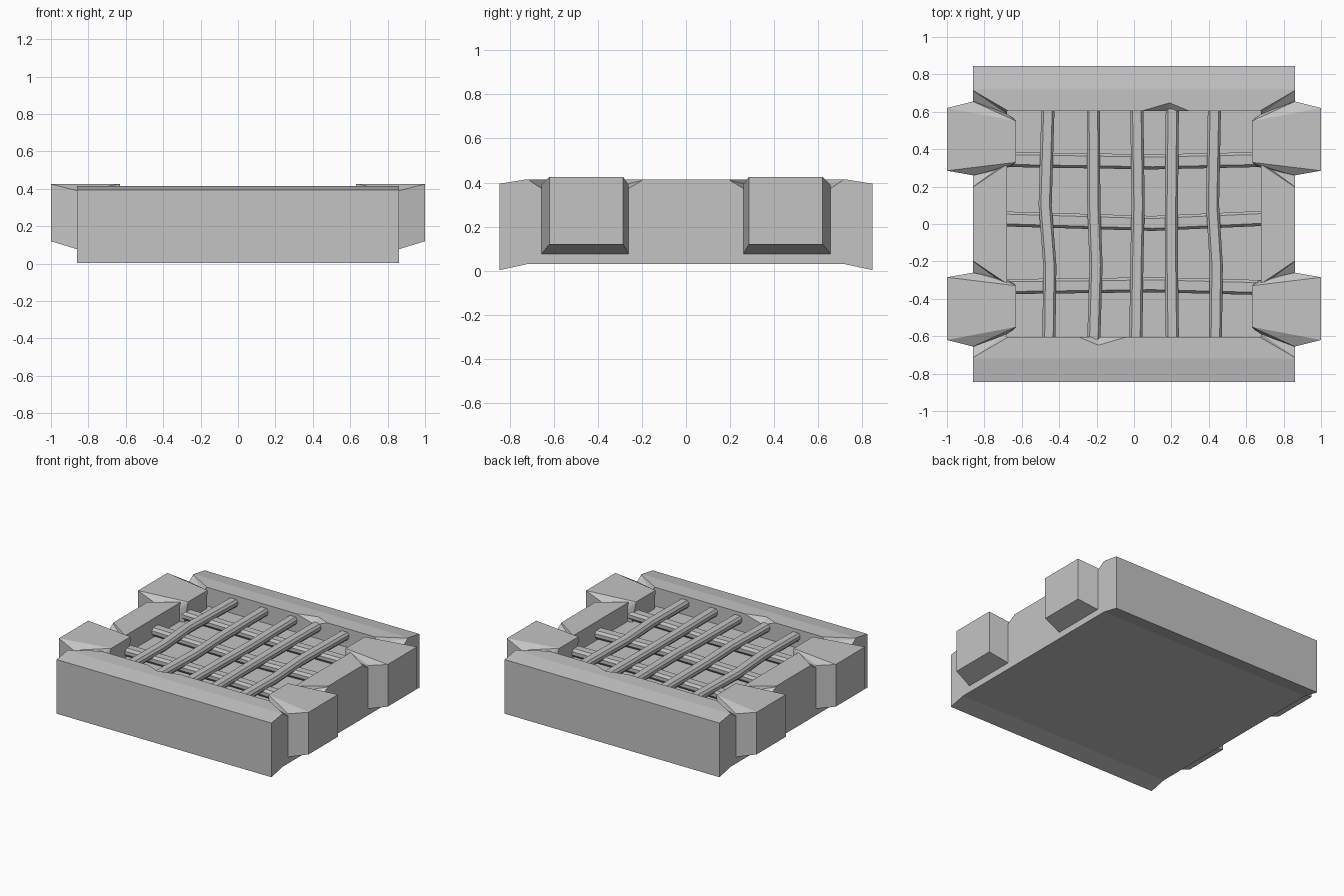
import bpy
import bmesh
from mathutils import Vector

cube = bpy.data.objects.get("Cube")
if cube:
    bpy.data.objects.remove(cube, do_unlink=True)

stone = bpy.data.materials.new("grey stone")
stone.use_nodes = True
GREY = (0.55, 0.55, 0.55, 1)
stone.diffuse_color = GREY
stone.node_tree.nodes["Principled BSDF"].inputs["Base Color"].default_value = GREY


def finish(name, bm):
    bmesh.ops.recalc_face_normals(bm, faces=bm.faces)
    mesh = bpy.data.meshes.new(name)
    bm.to_mesh(mesh)
    bm.free()
    mesh.materials.append(stone)
    obj = bpy.data.objects.new(name, mesh)
    bpy.context.collection.objects.link(obj)
    return obj


def hull(name, points, sx=1, sy=1):
    """Convex solid around points, optionally mirrored."""
    bm = bmesh.new()
    for x, y, z in points:
        bm.verts.new((x * sx, y * sy, z))
    result = bmesh.ops.convex_hull(bm, input=bm.verts[:])
    loose = {g for g in result["geom_interior"] if isinstance(g, bmesh.types.BMVert)}
    bmesh.ops.delete(bm, geom=list(loose), context="VERTS")
    return finish(name, bm)


def box_points(x, y, z0, z1):
    return [(a, b, c) for a in (-x, x) for b in (-y, y) for c in (z0, z1)]


def bar(name, path, width, height):
    """Bevelled bar swept along a slightly bent path."""
    w, h = width / 2, height / 2
    section = [(-w, -h * .4), (-w * .65, -h), (w * .65, -h), (w, -h * .4),
               (w, h * .4), (w * .65, h), (-w * .65, h), (-w, h * .4)]
    bm = bmesh.new()
    along = Vector(path[-1]) - Vector(path[0])
    side = Vector((1, 0, 0)) if abs(along.y) > abs(along.x) else Vector((0, 1, 0))
    rings = [[bm.verts.new(Vector(p) + side * s + Vector((0, 0, t))) for s, t in section]
             for p in path]
    for r0, r1 in zip(rings, rings[1:]):
        for i in range(8):
            j = (i + 1) % 8
            bm.faces.new((r0[i], r0[j], r1[j], r1[i]))
    bm.faces.new(rings[0])
    bm.faces.new(rings[-1])
    return finish(name, bm)


# Slab: side profile extruded across x
TOP, FLOOR = .415, .28
half = [(.72, .03), (.845, .003), (.845, .395), (.72, TOP)]
profile = half + [(-y, z) for y, z in reversed(half)]
bm = bmesh.new()
face = bm.faces.new([bm.verts.new((-.86, y, z)) for y, z in profile])
ext = bmesh.ops.extrude_face_region(bm, geom=[face])
bmesh.ops.translate(bm, vec=(1.72, 0, 0),
                    verts=[v for v in ext["geom"] if isinstance(v, bmesh.types.BMVert)])
slab = finish("slab", bm)

# Cutters: pit, chipped rims and worn hollows round the blocks
cutters = [hull("pit_cutter", box_points(.68, .605, FLOOR, .6))]
chip = [(.02, .6, .417), (.31, .6, .417), (.19, .65, .417), (.02, .6, .5), (.31, .6, .5),
        (.19, .65, .5), (.19, .6, .37)]
cutters += [hull("chip_cutter", chip, s, s) for s in (1, -1)]
hollow = [(x, y, z) for x, ys in ((.9, (.17, .738)), (.64, (.345, .587)))
          for y in ys for z in (.417, .5)]
hollow += [(.9, .24, .375), (.9, .675, .375), (.64, .36, .37), (.64, .56, .37)]
corners = [(sx, sy) for sx in (1, -1) for sy in (1, -1)]
cutters += [hull("hollow_cutter", hollow, sx, sy) for sx, sy in corners]
for cutter in cutters:
    mod = slab.modifiers.new("cut", "BOOLEAN")
    mod.operation = "DIFFERENCE"
    mod.solver = "EXACT"
    mod.object = cutter
bpy.context.view_layer.update()
graph = bpy.context.evaluated_depsgraph_get()
carved = bpy.data.meshes.new_from_object(slab.evaluated_get(graph))
slab.modifiers.clear()
slab.data = carved
for cutter in cutters:
    bpy.data.objects.remove(cutter, do_unlink=True)

# Corner blocks clamped over the side rims
block = [(1, .285, .425), (1, .62, .425), (.63, .33, .425), (.63, .55, .425),
         (1, .285, .12), (1, .62, .12),
         (.86, .26, .39), (.86, .655, .39), (.86, .26, .077), (.86, .655, .077),
         (.68, .3, .37), (.68, .59, .37), (.65, .31, .27), (.65, .57, .27)]
for sx, sy in corners:
    name = ("back" if sy > 0 else "front") + ("_left" if sx > 0 else "_right") + "_block"
    hull(name, block, sx, sy)

# Lower bars run side to side, upper bars run front to back
lower = [(.345, .332, .345), (.027, .003, .03), (-.335, -.325, -.34)]
for i, ys in enumerate(lower):
    bar(f"cross_bar_{i + 1}", [(x, y, .322) for x, y in zip((-.69, .1, .69), ys)], .08, .06)
upper = [(-.455, -.45, -.475, -.46), (-.215, -.203, -.215, -.217), (.01, .015, .022, .015),
         (.205, .2, .2, .205), (.435, .44, .42, .43)]
for i, xs in enumerate(upper):
    bar(f"long_bar_{i + 1}", [(x, y, .362) for x, y in zip(xs, (-.615, -.22, .1, .615))], .07, .055)
